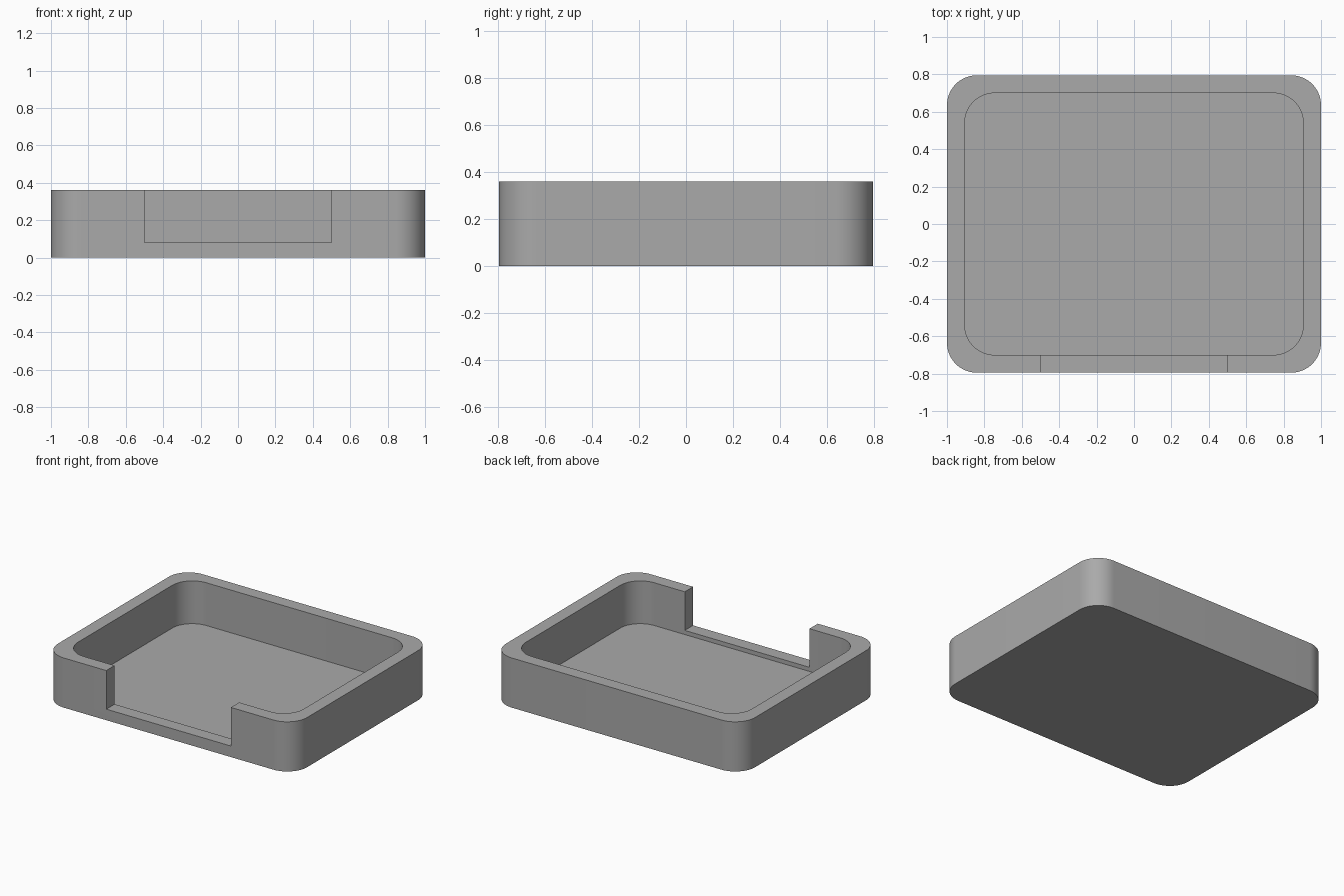
import bpy
import bmesh
import math

default = bpy.data.objects.get("Cube")
if default:
    bpy.data.objects.remove(default, do_unlink=True)

# Overall sizes
HALF_X, HALF_Y, HEIGHT = 1.0, 0.795, 0.36
WALL, RADIUS = 0.095, 0.16
FLOOR_Z, NOTCH_Z, NOTCH_HALF = 0.05, 0.08, 0.5

grey = bpy.data.materials.new("plain grey")
grey.use_nodes = True
colour = (0.4, 0.4, 0.4, 1)
grey.diffuse_color = colour
grey.node_tree.nodes["Principled BSDF"].inputs["Base Color"].default_value = colour


def rounded_block(name, hx, hy, radius, z0, z1, steps=16):
    """Upright block with rounded vertical corners."""
    bm = bmesh.new()
    ring = []
    for i, (sx, sy) in enumerate([(1, 1), (-1, 1), (-1, -1), (1, -1)]):
        for k in range(steps + 1):
            a = math.pi / 2 * (i + k / steps)
            ring.append(bm.verts.new((sx * (hx - radius) + radius * math.cos(a),
                                      sy * (hy - radius) + radius * math.sin(a), z0)))
    base = bm.faces.new(ring)
    top = bmesh.ops.extrude_face_region(bm, geom=[base])["geom"]
    bmesh.ops.translate(bm, vec=(0, 0, z1 - z0),
                        verts=[v for v in top if isinstance(v, bmesh.types.BMVert)])
    bmesh.ops.recalc_face_normals(bm, faces=bm.faces)
    mesh = bpy.data.meshes.new(name)
    bm.to_mesh(mesh)
    bm.free()
    mesh.materials.append(grey)
    obj = bpy.data.objects.new(name, mesh)
    bpy.context.collection.objects.link(obj)
    return obj


def cut(target, cutter):
    """Subtract the cutter from the target and discard the cutter."""
    cutter.hide_render = True
    mod = target.modifiers.new("cut", 'BOOLEAN')
    mod.operation, mod.solver, mod.object = 'DIFFERENCE', 'EXACT', cutter
    bpy.ops.object.select_all(action='DESELECT')
    bpy.context.view_layer.objects.active = target
    target.select_set(True)
    bpy.ops.object.modifier_apply(modifier=mod.name)
    bpy.data.objects.remove(cutter, do_unlink=True)


# Tray body
tray = rounded_block("open_tray", HALF_X, HALF_Y, RADIUS, 0, HEIGHT)

# Hollow interior
cut(tray, rounded_block("interior_cutter", HALF_X - WALL, HALF_Y - WALL,
                        RADIUS, FLOOR_Z, HEIGHT + 0.2))

# Wide notch through the front wall, leaving a low sill
bpy.ops.mesh.primitive_cube_add(size=1, location=(0, -HALF_Y, NOTCH_Z + 0.25))
notch = bpy.context.object
notch.name = "notch_cutter"
notch.scale = (2 * NOTCH_HALF, 4 * WALL, 0.5)
bpy.context.view_layer.update()
cut(tray, notch)

# Smooth corners, crisp rims
bpy.ops.object.shade_smooth_by_angle(angle=math.radians(30))
